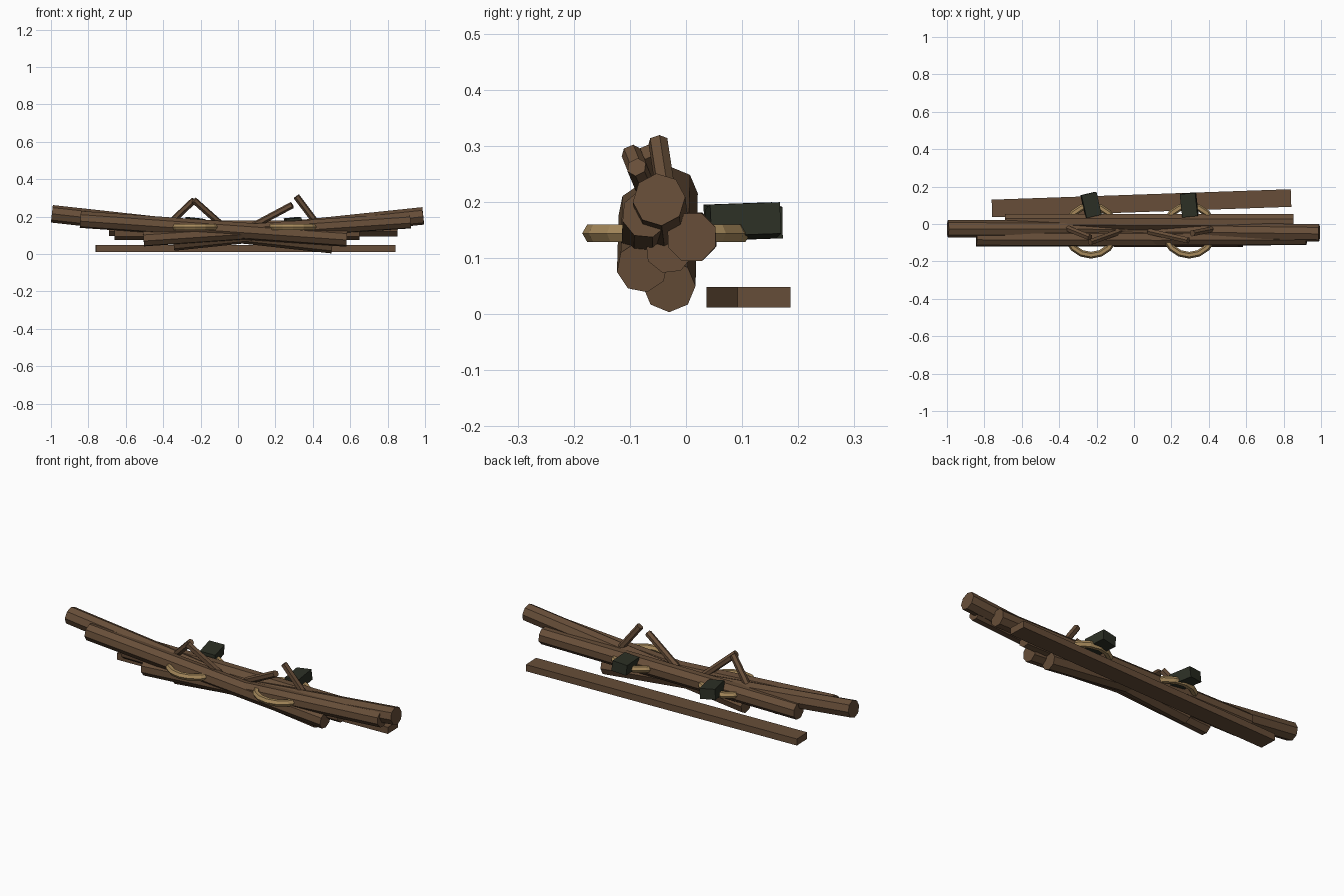
import bpy
import math
from mathutils import Vector

if "Cube" in bpy.data.objects:
    bpy.data.objects.remove(bpy.data.objects["Cube"])


def material(name, rgb):
    m = bpy.data.materials.new(name)
    m.diffuse_color = (*rgb, 1)
    m.use_nodes = True
    m.node_tree.nodes["Principled BSDF"].inputs["Base Color"].default_value = m.diffuse_color
    return m


WOOD = material("brown_wood", (0.135, 0.076, 0.040))
ROPE = material("tan_rope", (0.38, 0.25, 0.105))
DARK = material("dark_green_black", (0.026, 0.030, 0.019))


def finish(name, mat):
    ob = bpy.context.object
    ob.name = name
    ob.data.materials.append(mat)
    return ob


def rod(name, a, b, radius, sides, roll=0.0):
    """Faceted cylinder between two end points."""
    a, b = Vector(a), Vector(b)
    d = b - a
    bpy.ops.mesh.primitive_cylinder_add(vertices=sides, radius=radius, depth=d.length,
                                        location=(a + b) / 2)
    ob = finish(name, WOOD)
    for v in ob.data.vertices:
        c, s = math.cos(roll), math.sin(roll)
        v.co = (v.co.x * c - v.co.y * s, v.co.x * s + v.co.y * c, v.co.z)
    ob.rotation_euler = d.to_track_quat('Z', 'Y').to_euler()


def box(name, loc, size, rot, mat):
    bpy.ops.mesh.primitive_cube_add(size=1, location=loc,
                                    rotation=[math.radians(r) for r in rot])
    ob = finish(name, mat)
    ob.scale = size


# Crossing logs of the bundle
logs = [
    ((-0.995, -0.026, 0.215), (0.505, -0.030, 0.050), 0.047),
    ((-0.345, -0.030, 0.064), (0.990, -0.048, 0.204), 0.047),
    ((-0.843, -0.075, 0.185), (0.582, -0.078, 0.084), 0.046),
    ((-0.505, -0.076, 0.082), (0.922, -0.072, 0.178), 0.043),
    ((-0.690, 0.012, 0.138), (0.853, 0.010, 0.137), 0.046),
    ((-0.660, -0.030, 0.115), (0.650, -0.030, 0.115), 0.043),
]
for i, (a, b, r) in enumerate(logs):
    rod(f"log_{i + 1}", a, b, r, 8, 0.1 * i)

# Short twigs sticking up
twigs = [
    ((-0.385, -0.012, 0.145), (-0.235, -0.072, 0.288)),
    ((-0.075, -0.040, 0.145), (-0.236, -0.098, 0.288)),
    ((0.080, -0.040, 0.150), (0.290, -0.088, 0.262)),
    ((0.435, -0.025, 0.145), (0.312, -0.050, 0.308)),
]
for i, (a, b) in enumerate(twigs):
    rod(f"twig_{i + 1}", a, b, 0.018, 6)

# Loose plank lying behind the bundle
box("plank", (0.04, 0.111, 0.030), (1.60, 0.094, 0.036), (0, 0, 2), WOOD)

# Flat rope rings, each with a dark block at the back
for side, x, turn, tilt in (("left", -0.23, 13, 6), ("right", 0.295, 6, -6)):
    bpy.ops.mesh.primitive_torus_add(location=(x, -0.035, 0.144), major_radius=0.132,
                                     minor_radius=0.018, major_segments=16, minor_segments=6)
    finish(f"rope_ring_{side}", ROPE)
    box(f"block_{side}", (x, 0.102, 0.165), (0.083, 0.125, 0.056), (2, tilt, turn), DARK)
